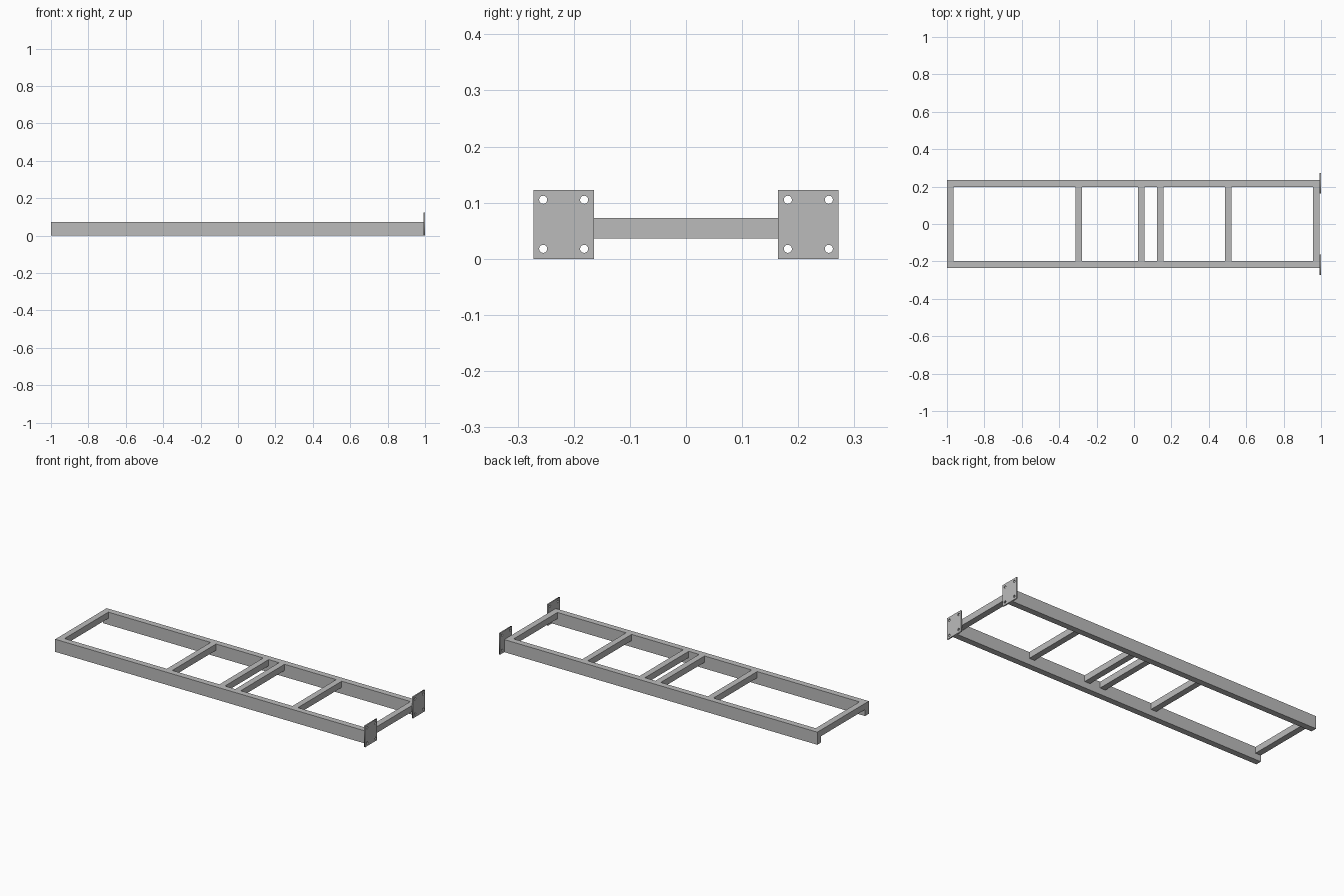
import bpy
import math

cube = bpy.data.objects.get("Cube")
if cube:
    bpy.data.objects.remove(cube, do_unlink=True)

# One plain steel colour
steel = bpy.data.materials.new("grey steel")
steel.use_nodes = True
steel.diffuse_color = (0.5, 0.5, 0.5, 1)
steel.node_tree.nodes["Principled BSDF"].inputs["Base Color"].default_value = (0.5, 0.5, 0.5, 1)

TUBE = 0.035        # tube width
RAIL_IN = 0.199     # inner face of the side rails
TOP = 0.0725        # top of the frame
END = 0.993         # where the rails meet the plates


def box(name, low, high):
    """Box between two opposite corners."""
    bpy.ops.mesh.primitive_cube_add(size=1, location=[(a + b) / 2 for a, b in zip(low, high)])
    obj = bpy.context.object
    obj.name = name
    obj.scale = [b - a for a, b in zip(low, high)]
    bpy.ops.object.transform_apply(location=False, rotation=False, scale=True)
    obj.data.materials.append(steel)
    return obj


def outline(curve, points):
    """Closed straight-edged loop in a flat curve."""
    spline = curve.splines.new("POLY")
    spline.points.add(len(points) - 1)
    for p, (u, v) in zip(spline.points, points):
        p.co = (u, v, 0, 1)
    spline.use_cyclic_u = True


def mounting_plate(name, side):
    """Upright plate with four bolt holes."""
    width, height, thick, radius = 0.108, 0.123, 1 - END, 0.0072
    curve = bpy.data.curves.new(name, "CURVE")
    curve.dimensions = "2D"
    curve.fill_mode = "BOTH"
    curve.extrude = thick / 2
    w, h = width / 2, height / 2
    outline(curve, [(-w, -h), (w, -h), (w, h), (-w, h)])
    for cu in (-0.0365, 0.0365):
        for cv in (-0.0437, 0.0437):
            angles = [math.tau * i / 24 for i in range(24)]
            outline(curve, [(cu + radius * math.cos(a), cv + radius * math.sin(a)) for a in angles])
    curve.materials.append(steel)
    obj = bpy.data.objects.new(name, curve)
    bpy.context.collection.objects.link(obj)
    obj.location = (END + thick / 2, side * 0.218, h)
    obj.rotation_euler = (math.pi / 2, 0, math.pi / 2)
    bpy.ops.object.select_all(action="DESELECT")
    obj.select_set(True)
    bpy.context.view_layer.objects.active = obj
    bpy.ops.object.convert(target="MESH")


# Side rails and their end plates
for label, side in (("front", -1), ("back", 1)):
    y0, y1 = sorted((side * RAIL_IN, side * (RAIL_IN + TUBE)))
    box(label + "_rail", (-1, y0, 0), (END, y1, TOP))
    mounting_plate(label + "_mounting_plate", side)

# Cross bars, flush with the top of the rails
for i, x in enumerate((-1, -0.314, 0.021, 0.122, 0.486, END - TUBE)):
    box(f"cross_bar_{i + 1}", (x, -RAIL_IN, TOP - TUBE - 0.001), (x + TUBE, RAIL_IN, TOP))
